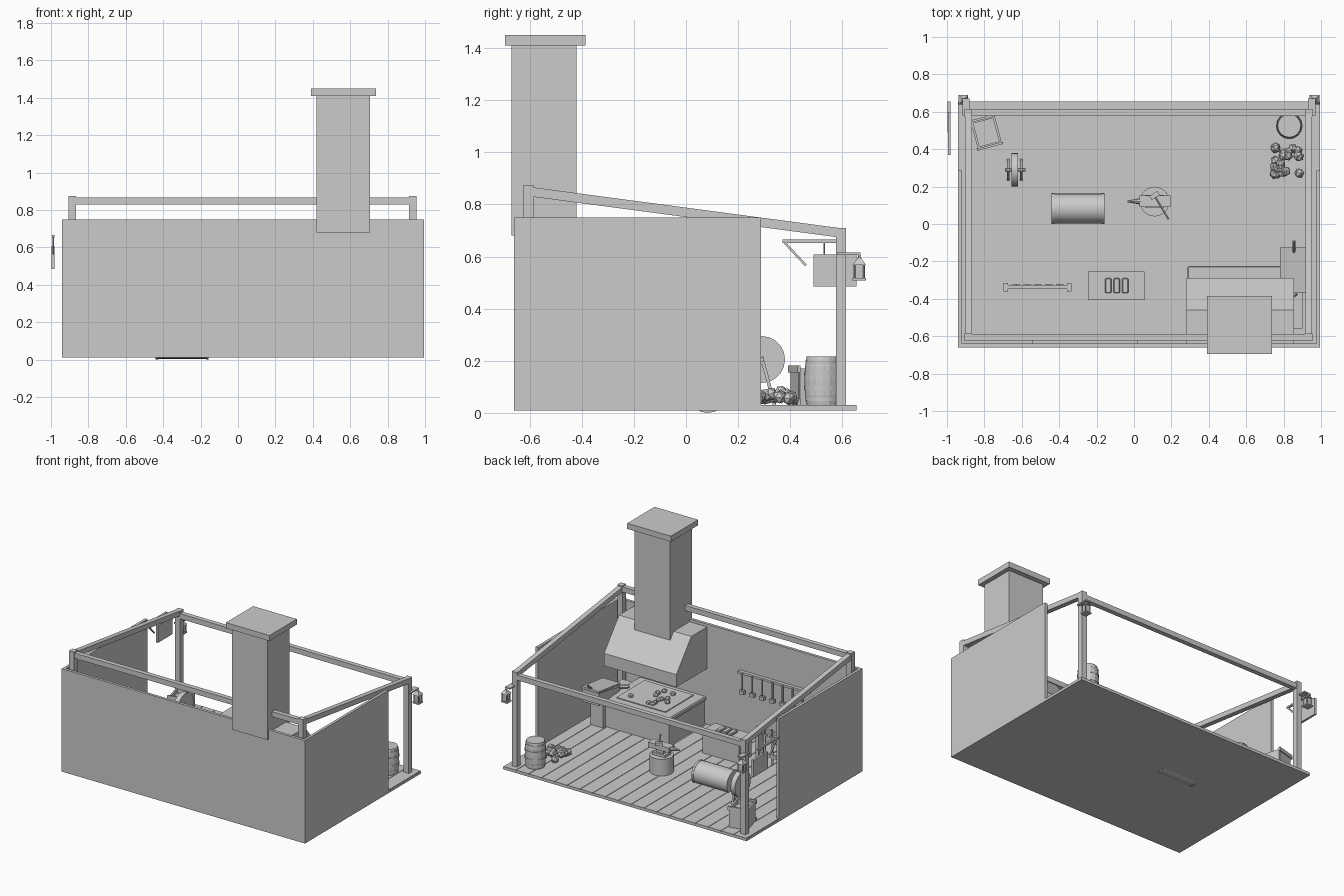
import bpy, math, random
from mathutils import Vector

if "Cube" in bpy.data.objects:
    bpy.data.objects.remove(bpy.data.objects["Cube"])
random.seed(4)


def mesh(name, verts, faces):
    m = bpy.data.meshes.new(name)
    m.from_pydata(verts, [], faces)
    o = bpy.data.objects.new(name, m)
    bpy.context.collection.objects.link(o)
    return o


def box(name, x0, x1, y0, y1, z0, z1, rot=0, bevel=0):
    bpy.ops.mesh.primitive_cube_add(size=1, location=((x0+x1)/2, (y0+y1)/2, (z0+z1)/2))
    o = bpy.context.object
    o.name = name
    o.scale = (x1-x0, y1-y0, z1-z0)
    o.rotation_euler.z = rot
    bpy.ops.object.transform_apply(location=False, rotation=False, scale=True)
    if bevel:
        b = o.modifiers.new("bevel", "BEVEL")
        b.width = bevel
    return o


def rod(name, p, q, r, sides=8, r2=None):
    p, q = Vector(p), Vector(q)
    d = q - p
    bpy.ops.mesh.primitive_cone_add(vertices=sides, radius1=r, radius2=r if r2 is None else r2,
                                    depth=d.length, location=(p+q)/2)
    o = bpy.context.object
    o.name = name
    o.rotation_euler = d.to_track_quat('Z', 'Y').to_euler()
    if sides > 6:
        bpy.ops.object.shade_smooth_by_angle()
    return o


def beam(name, p, q, w):
    p, q = Vector(p), Vector(q)
    o = box(name, -w/2, w/2, -w/2, w/2, 0, (q-p).length)
    o.location = (p+q)/2
    o.rotation_euler = (q-p).to_track_quat('Z', 'Y').to_euler()
    return o


def prism(name, prof, x0, x1):
    # y-z profile extruded along x
    n = len(prof)
    v = [(x, y, z) for x in (x0, x1) for y, z in prof]
    f = [(i, i+n, (i+1) % n+n, (i+1) % n) for i in range(n)]
    return mesh(name, v, f + [tuple(range(n)), tuple(range(2*n-1, n-1, -1))])


def barrel(name, x, y, z0, z1, r):
    prof = [(0, .88), (.2, .97), (.5, 1), (.8, .97), (1, .88)]
    n = 16
    v = [(x+r*k*math.cos(a*math.tau/n), y+r*k*math.sin(a*math.tau/n), z0+(z1-z0)*t)
         for t, k in prof for a in range(n)]
    f = [(j*n+a, j*n+(a+1) % n, j*n+n+(a+1) % n, j*n+n+a) for j in range(4) for a in range(n)]
    f += [tuple(range(n-1, -1, -1)), tuple(range(4*n, 5*n))]
    mesh(name, v, f)
    for t, k in ((.12, .96), (.35, 1.02), (.65, 1.02), (.88, .96)):
        z = z0+(z1-z0)*t
        rod(name+"_hoop", (x, y, z-.007), (x, y, z+.007), r*k, n)


def lump(name, loc, r):
    bpy.ops.mesh.primitive_ico_sphere_add(subdivisions=1, radius=r, location=loc)
    bpy.context.object.name = name
    bpy.context.object.rotation_euler = [random.uniform(0, 3) for _ in range(3)]


# Floor: slab and planks
box("floor_slab", -.94, .995, -.66, .655, .01, .026)
n = 19
w = 1.935/n
for i in range(n):
    box("floor_plank", -.94+i*w+.002, -.94+(i+1)*w-.002, -.655, .655, .024, .031)

# Walls
box("long_wall", -.94, .995, -.66, -.64, .012, .75)
for x in (-.94, .975):
    box("side_wall", x, x+.02, -.64, .287, .012, .75)

# Timber frame
PX = (-.885, .935)
for x in PX:
    box("tall_post", x-.02, x+.02, -.625, -.585, .03, .875)
    box("short_post", x-.02, x+.02, .575, .615, .03, .71)
    beam("side_beam", (x, -.605, .85), (x, .6, .69), .036)
box("high_beam", *PX, -.622, -.588, .83, .867)
box("low_beam", *PX, .578, .612, .655, .692)

# Lanterns hung from the short posts
for x, lx in zip(PX, (-.912, .965)):
    box("lantern_arm", min(x, lx)-.005, max(x, lx)+.005, .58, .67, .606, .615)
    rod("lantern_hook", (lx, .665, .585), (lx, .665, .61), .004, 6)
    box("lantern_glass", lx-.016, lx+.016, .649, .681, .515, .57)
    box("lantern_base", lx-.025, lx+.025, .64, .69, .508, .518)
    rod("lantern_roof", (lx, .665, .568), (lx, .665, .595), .036, 4, .01).rotation_euler.z = math.pi/4
    for dx in (-.019, .019):
        for dy in (-.019, .019):
            rod("lantern_bar", (lx+dx, .665+dy, .51), (lx+dx, .665+dy, .572), .004, 4)

# Hanging sign
box("sign_arm", -.995, -.981, .37, .6, .653, .665)
beam("sign_brace", (-.988, .38, .652), (-.988, .46, .566), .009)
box("sign_board", -.996, -.98, .49, .655, .485, .607)
rod("sign_hanger", (-.988, .53, .6), (-.988, .53, .656), .003, 6)

# Chimney and hood
box("chimney", .42, .705, -.67, -.42, .68, 1.415)
box("chimney_cap", .39, .737, -.695, -.385, 1.41, 1.45)
prism("hood", [(-.64, .73), (-.46, .73), (-.29, .52), (-.29, .43), (-.64, .43)], .28, .855)

# Forge with coal bed
box("forge_block", .295, .805, -.63, -.23, .02, .22)
box("forge_rim", .285, .815, -.64, -.225, .2, .23, bevel=.006)
box("coal_bed", .36, .75, -.6, -.28, .22, .236)
for i in range(12):
    lump("forge_coal", (random.uniform(.4, .7), random.uniform(-.55, -.3), .242), .02)

# Bellows
box("bellows_stand", .8, .9, -.56, -.2, .03, .22)
prism("bellows_bag", [(-.37, .24), (-.13, .22), (-.13, .31), (-.37, .27)], .785, .915)
box("bellows_board", .78, .92, -.37, -.125, .3, .312).rotation_euler.x = .12
rod("bellows_handle", (.855, -.17, .3), (.855, -.09, .37), .008)
rod("bellows_nozzle", (.86, -.36, .255), (.76, -.44, .25), .025, 8, .012)

# Wall tool rail
box("tool_rail", -.545, .02, -.64, -.615, .475, .492)
for i in range(7):
    x = -.5+i*.08
    rod("hung_tool_handle", (x, -.61, .35), (x, -.61, .485), .006, 6)
    box("hung_tool_head", x-.018, x+.018, -.622, -.598, .34, .365)

# Standing weapon rack
for x in (-.685, -.345):
    box("rack_post", x-.012, x+.012, -.36, -.315, .03, .3)
for z in (.1, .27):
    box("rack_rail", -.685, -.345, -.347, -.327, z, z+.022)
for i in range(5):
    x = -.63+i*.058
    box("rack_blade", x-.008, x+.008, -.329, -.323, .05, .25)
    box("rack_guard", x-.02, x+.02, -.332, -.32, .25, .258)
    rod("rack_grip", (x, -.326, .255), (x, -.326, .31), .006, 6)

# Ingot bench
box("ingot_bench", -.24, .05, -.4, -.26, .03, .18)
box("ingot_bench_top", -.245, .055, -.405, -.255, .17, .19)
for i in range(3):
    x = -.155+i*.045
    box("ingot", x, x+.035, -.37, -.29, .19, .21, bevel=.005)

# Lying quench barrel
rod("quench_barrel", (-.44, .083, .083), (-.16, .083, .083), .08, 20)
for x in (-.44, -.172):
    rod("quench_barrel_hoop", (x, .083, .083), (x+.014, .083, .083), .083, 20)

# Stump, anvil and hammer
rod("anvil_stump", (.11, .12, .03), (.11, .12, .15), .08, 14)
box("anvil_foot", .06, .16, .085, .155, .15, .168)
box("anvil_waist", .08, .14, .1, .14, .165, .195)
box("anvil_body", .03, .195, .09, .152, .192, .228)
rod("anvil_horn", (.035, .121, .212), (-.035, .121, .217), .018, 10, .005)
rod("hammer_handle", (.11, .15, .236), (.185, .025, .236), .006, 6)
box("hammer_head", .085, .135, .14, .165, .228, .25, rot=.55)

# Grindstone on its stand
rod("grindstone", (-.655, .29, .205), (-.62, .29, .205), .09, 20)
rod("grindstone_axle", (-.69, .29, .205), (-.58, .29, .205), .009)
for x in (-.672, -.603):
    for y in (.24, .34):
        beam("grindstone_leg", (x, y, .03), (x, .29, .215), .013)

# Open crate, turned
cx, cy, a = -.79, .49, .26
ca, sa = math.cos(a), math.sin(a)
for u, v, hu, hv, z0, z1 in [(0, 0, .06, .07, .03, .045), (-.06, 0, .006, .072, .03, .17),
                             (.06, 0, .006, .072, .03, .17), (0, -.07, .06, .006, .03, .17),
                             (0, .07, .06, .006, .03, .17), (0, -.077, .072, .006, .155, .182),
                             (0, .077, .072, .006, .155, .182), (0, -.077, .072, .006, .03, .055),
                             (0, 0, .054, .065, .045, .14)]:
    x, y = cx+u*ca-v*sa, cy+u*sa+v*ca
    box("crate_panel", x-hu, x+hu, y-hv, y+hv, z0, z1, rot=a)

# Water barrel and coal pile
barrel("water_barrel", .83, .525, .03, .217, .07)
for i in range(22):
    x, y = random.uniform(.75, .89), random.uniform(.26, .42)
    h = max(0, .09-math.hypot(x-.82, y-.34))
    lump("pile_coal", (x, y, .05+h*.45), .027)
